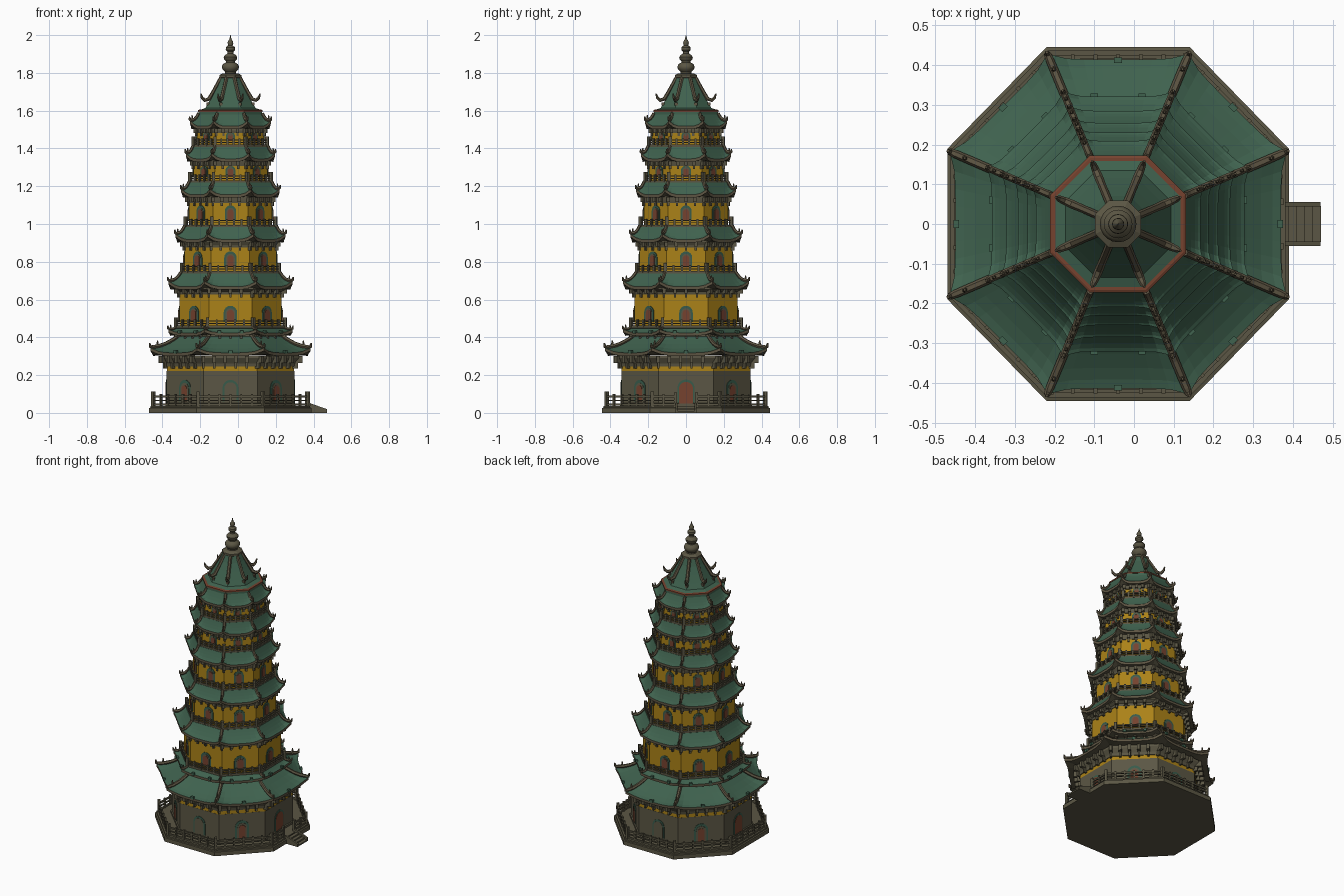
import bpy, bmesh, math
from mathutils import Vector, Matrix

if "Cube" in bpy.data.objects:
    bpy.data.objects.remove(bpy.data.objects["Cube"])

CX = -0.04
def mat(name, c):
    m = bpy.data.materials.new(name)
    m.diffuse_color = (*c, 1)
    m.use_nodes = True
    m.node_tree.nodes["Principled BSDF"].inputs["Base Color"].default_value = m.diffuse_color
    return m
STONE = mat("olive stone", (.105, .094, .058))
GREEN = mat("roof green", (.05, .122, .077))
YELLOW = mat("yellow wall", (.41, .225, .009))
RED = mat("red brown door", (.18, .055, .028))
TEAL = mat("teal frame", (.04, .105, .07))
BROWN = mat("ridge brown", (.11, .09, .055))

# near-regular octagon, flat sides towards x and y
U = [Vector(p) for p in ((1, -.43), (1, .43), (.42, 1.01), (-.42, 1.01),
                         (-1, .43), (-1, -.43), (-.42, -1.01), (.42, -1.01))]

def on_face(i, r, s):
    return U[i % 8].lerp(U[(i + 1) % 8], (s + 1) / 2) * r

def frame(i, r):
    a, b = U[i % 8] * r, U[(i + 1) % 8] * r
    t = (b - a).normalized()
    return (a + b) / 2, t, Vector((t.y, -t.x)), (b - a).length / 2

def finish(name, bm, *mats):
    bmesh.ops.recalc_face_normals(bm, faces=bm.faces)
    me = bpy.data.meshes.new(name)
    bm.to_mesh(me)
    bm.free()
    for m in mats:
        me.materials.append(m)
    ob = bpy.data.objects.new(name, me)
    ob.location.x = CX
    bpy.context.collection.objects.link(ob)
    return ob

def loft(name, rings, m, sy=1.0):
    """Stacked octagon rings (radius, height), capped."""
    bm = bmesh.new()
    rows = [[bm.verts.new((u.x * r, u.y * r * sy, z)) for u in U] for r, z in rings]
    for a, b in zip(rows, rows[1:]):
        for k in range(8):
            bm.faces.new((a[k], a[(k + 1) % 8], b[(k + 1) % 8], b[k]))
    bm.faces.new(rows[0])
    bm.faces.new(rows[-1])
    return finish(name, bm, m)

def block(bm, i, r, u, z0, z1, w, d):
    """Box on octagon face i, offset u along it."""
    c, t, n, _ = frame(i, r)
    c = c + t * u
    M = Matrix(((n.x * d, t.x * w, 0, c.x), (n.y * d, t.y * w, 0, c.y),
                (0, 0, z1 - z0, (z0 + z1) / 2), (0, 0, 0, 1)))
    bmesh.ops.create_cube(bm, size=1, matrix=M)

def arch(bm, i, r, hw, z0, h, th):
    """Round-topped plate on the wall."""
    c, t, n, _ = frame(i, r)
    pts = [(-hw, z0), (hw, z0)]
    pts += [(hw * math.cos(a * math.pi / 8), z0 + h - hw + hw * math.sin(a * math.pi / 8)) for a in range(9)]
    rows = []
    for d in (-.004, th):
        rows.append([bm.verts.new((*(c + t * u + n * d), z)) for u, z in pts])
    bm.faces.new(rows[0])
    bm.faces.new(rows[1])
    for k in range(len(pts)):
        q = (k + 1) % len(pts)
        bm.faces.new((rows[0][k], rows[0][q], rows[1][q], rows[1][k]))

def tube(bm, pts, rad, sides=6):
    rows = []
    for k, p in enumerate(pts):
        d = (pts[min(k + 1, len(pts) - 1)] - pts[max(k - 1, 0)]).normalized()
        s = Vector((-p.y, p.x, 0)).normalized()
        up = d.cross(s)
        rows.append([bm.verts.new(p + (s * math.cos(a) + up * math.sin(a)) * rad[k])
                     for a in (2 * math.pi * j / sides for j in range(sides))])
    for a, b in zip(rows, rows[1:]):
        for k in range(sides):
            bm.faces.new((a[k], a[(k + 1) % sides], b[(k + 1) % sides], b[k]))
    bm.faces.new(rows[0])
    bm.faces.new(rows[-1])

def roof(name, ro, ze, ri, zt, lift, wall, rad):
    """Flared roof with raised corners, eave edge, soffit and corner ridges."""
    N, ext = 8, .035
    def point(i, s, t, drop=0):
        e = (1 - t) ** 2
        p = on_face(i, (ro + (ri - ro) * t) * (1 + ext * abs(s) ** 6 * e), s)
        return Vector((p.x, p.y, ze + (zt - ze) * t ** 1.35 + lift * e * abs(s) ** 4 - drop))
    bm = bmesh.new()
    at = [(i, -1 + 2 * j / N) for i in range(8) for j in range(N)]
    rows = [[bm.verts.new((*on_face(i, wall, s), ze - .012)) for i, s in at],
            [bm.verts.new(point(i, s, 0, .016)) for i, s in at]]
    rows += [[bm.verts.new(point(i, s, t)) for i, s in at] for t in (0, .15, .35, .6, .8, 1)]
    for k, (a, b) in enumerate(zip(rows, rows[1:])):
        for j in range(len(at)):
            q = (j + 1) % len(at)
            f = bm.faces.new((a[j], a[q], b[q], b[j]))
            f.material_index = (1, 2)[k] if k < 2 else 0
    bm.faces.new(rows[-1])
    finish(name, bm, GREEN, STONE, BROWN)
    bm = bmesh.new()
    for i in range(8):
        pts = [point(i, -1, t) + Vector((0, 0, rad * .6)) for t in (1, .75, .5, .25, .08, 0)]
        out = Vector((*U[i].normalized(), 0))
        pts.append(pts[-1] + out * rad * .4 + Vector((0, 0, rad * 1.8)))
        tube(bm, pts, [rad * f for f in (1, 1, 1, 1, .95, .8, .35)])
        # little figure on each ridge
        p = point(i, -1, .22)
        bmesh.ops.create_cone(bm, cap_ends=True, segments=6, radius1=rad * .8, radius2=rad * .3,
                              depth=rad * 3, matrix=Matrix.Translation(p + Vector((0, 0, rad * 2))))
    finish(name + "_ridges", bm, BROWN)

def railing(name, r, z0, z1, n, gap=False, sy=1.0):
    bm = bmesh.new()
    h, w = z1 - z0, .009
    for i in range(8):
        L = frame(i, r)[3]
        spans = [(-L, L)] if not (gap and i == 0) else [(-L, -.055), (.055, L)]
        for a, b in spans:
            for f0, f1 in ((.05, .2), (.42, .52), (.72, .88)):
                block(bm, i, r, (a + b) / 2, z0 + h * f0, z0 + h * f1, b - a, w)
        for k in range(n + 1):
            u = -L + 2 * L * k / n
            if gap and i == 0 and abs(u) < .05:
                continue
            end = k == 0
            block(bm, i, r, u, z0, z1 + (.012 if end else 0), .017 if end else .01, .017 if end else .012)
        if gap and i == 0:
            for u in (-.055, .055):
                block(bm, i, r, u, z0, z1 + .008, .016, .016)
    ob = finish(name, bm, STONE)
    ob.scale.y = sy

def brackets(name, wall, eave, z0, z1, n):
    """Stepped blocks under the eaves."""
    bm = bmesh.new()
    d = eave - wall
    zm = (z0 + z1) / 2
    for i in range(8):
        L = frame(i, wall)[3]
        for k in range(n):
            u = -L + 2 * L * k / n
            block(bm, i, wall, u, z0, zm, .012, d * .6)
            block(bm, i, wall + d * .2, u, zm - .003, z1, .018, d * .95)
    finish(name, bm, STONE)

def windows(name, r, z0, h, hw, faces, layers):
    """Nested arched plates: (scale, material)."""
    for k, (f, m) in enumerate(layers):
        bm = bmesh.new()
        for i in faces:
            arch(bm, i, r, hw * f, z0, h * (f + 1) / 2, .003 + .002 * k)
        finish(f"{name}_{k + 1}", bm, m)

# platform and stairs
loft("platform", [(.43, 0), (.43, .026), (.422, .028), (.422, .037)], STONE, 1.025)
railing("platform_railing", .408, .036, .1, 6, True, 1.02)
bm = bmesh.new()
for k in range(4):
    block(bm, 0, .43 + .01 + k * .02, 0, 0, .036 - k * .009, .09, .022)
for u in (-.05, .05):
    c = [(.42, 0), (.51, 0), (.51, .02), (.42, .052)]
    a = [bm.verts.new((x, u - .006, z)) for x, z in c]
    b = [bm.verts.new((x, u + .006, z)) for x, z in c]
    bm.faces.new(a)
    bm.faces.new(b)
    for k in range(4):
        bm.faces.new((a[k], a[(k + 1) % 4], b[(k + 1) % 4], b[k]))
finish("stairs", bm, STONE)

# ground storey
loft("ground_wall", [(.345, .03), (.345, .05), (.338, .052), (.338, .222)], STONE)
loft("ground_yellow_band", [(.337, .22), (.337, .25)], YELLOW)
loft("ground_beam", [(.342, .245), (.345, .262), (.362, .29), (.362, .305)], STONE)
windows("ground_door", .338, .037, .14, .046, (0, 4), [(1, TEAL), (.82, RED)])
windows("ground_window", .338, .06, .115, .042, (2, 6), [(1, TEAL), (.78, STONE)])
windows("ground_side_window", .338, .06, .115, .042, (1, 3, 5, 7), [(1, TEAL), (.72, STONE), (.48, RED)])
brackets("ground_brackets", .34, .4, .235, .3, 5)
roof("ground_roof", .41, .318, .265, .41, .026, .33, .011)
loft("lower_drum", [(.272, .38), (.272, .45)], STONE)
brackets("lower_drum_brackets", .272, .31, .395, .418, 4)
roof("skirt_roof", .318, .424, .28, .455, .018, .27, .008)
bm = bmesh.new()
for i in range(8):
    for u in (-.06, .06):
        block(bm, i, .318, u, .42, .437, .018, .014)
    block(bm, i, .408, 0, .315, .332, .02, .014)
finish("eave_ornaments", bm, GREEN)

# upper storeys: wall r, rail r, rail base z, wall top z, eave r, eave z, roof top r, roof top z
tiers = [(.27, .288, .447, .632, .318, .668, .262, .738),
         (.243, .256, .735, .88, .282, .918, .242, .985),
         (.22, .236, .98, 1.115, .252, 1.155, .218, 1.22),
         (.195, .212, 1.215, 1.31, .228, 1.345, .198, 1.408),
         (.178, .193, 1.405, 1.485, .207, 1.518, .168, 1.58)]
for k, (w, rr, zb, zw, er, ez, tr, tz) in enumerate(tiers):
    n = f"storey_{k + 2}"
    loft(n + "_ledge", [(rr - .008, zb - .004), (rr + .004, zb + .002), (rr + .004, zb + .01)], STONE)
    railing(n + "_railing", rr, zb + .008, zb + .047, 5)
    loft(n + "_wall", [(w, zb), (w, zw + .005)], YELLOW)
    loft(n + "_beam", [(w + .003, zw - .004), (w + .006, zw + .01), (er - .025, ez - .014), (er - .025, ez - .005)], STONE)
    h = min(.085, (zw - zb) * .62)
    windows(n + "_window", w, zb + .035, h, .036 - .003 * k, range(8),
            [(1, TEAL), (.7, STONE), (.5, RED)])
    brackets(n + "_brackets", w, er - .005, zw - .02, ez - .012, 4)
    roof(n + "_roof", er, ez, tr, tz, .03, w, .009)

# crown: drum, bell roof, ridges
loft("crown_drum", [(.168, 1.57), (.168, 1.598)], GREEN)
loft("crown_rim", [(.171, 1.594), (.171, 1.602), (.165, 1.605)], RED)
loft("crown_skirt", [(.166, 1.602), (.13, 1.615)], GREEN)
loft("bell_roof", [(.13, 1.6), (.134, 1.612), (.115, 1.645), (.092, 1.69), (.07, 1.735), (.052, 1.785)], GREEN)
bm = bmesh.new()
for u in U:
    pts = [Vector((u.x * r, u.y * r, z)) for r, z in
           ((.05, 1.775), (.07, 1.738), (.092, 1.698), (.113, 1.662), (.135, 1.655), (.15, 1.668), (.157, 1.69))]
    tube(bm, pts, [.01, .01, .01, .011, .01, .008, .003])
    p = Vector((u.x * .12, u.y * .12, 1.635))
    bmesh.ops.create_cube(bm, size=.016, matrix=Matrix.Translation(p))
finish("bell_roof_ridges", bm, BROWN)

# finial turned on a lathe
loft("finial_plate", [(.05, 1.768), (.058, 1.776), (.058, 1.788), (.04, 1.798)], STONE)
bm = bmesh.new()
prof = [(.03, 1.79), (.03, 1.806), (.042, 1.818), (.046, 1.832), (.04, 1.846), (.024, 1.855), (.024, 1.862),
        (.034, 1.872), (.036, 1.884), (.027, 1.896), (.016, 1.902), (.016, 1.912), (.025, 1.922), (.024, 1.935),
        (.012, 1.946), (.015, 1.957), (.014, 1.966), (.006, 1.978), (.001, 2.0)]
tube_rows = [[bm.verts.new((r * math.cos(a), r * math.sin(a), z)) for a in
              (2 * math.pi * j / 20 for j in range(20))] for r, z in prof]
for a, b in zip(tube_rows, tube_rows[1:]):
    for k in range(20):
        bm.faces.new((a[k], a[(k + 1) % 20], b[(k + 1) % 20], b[k]))
bm.faces.new(tube_rows[0])
bm.faces.new(tube_rows[-1])
fin = finish("finial", bm, STONE)
bpy.context.view_layer.objects.active = fin
fin.select_set(True)
bpy.ops.object.shade_smooth_by_angle(angle=math.radians(40))
